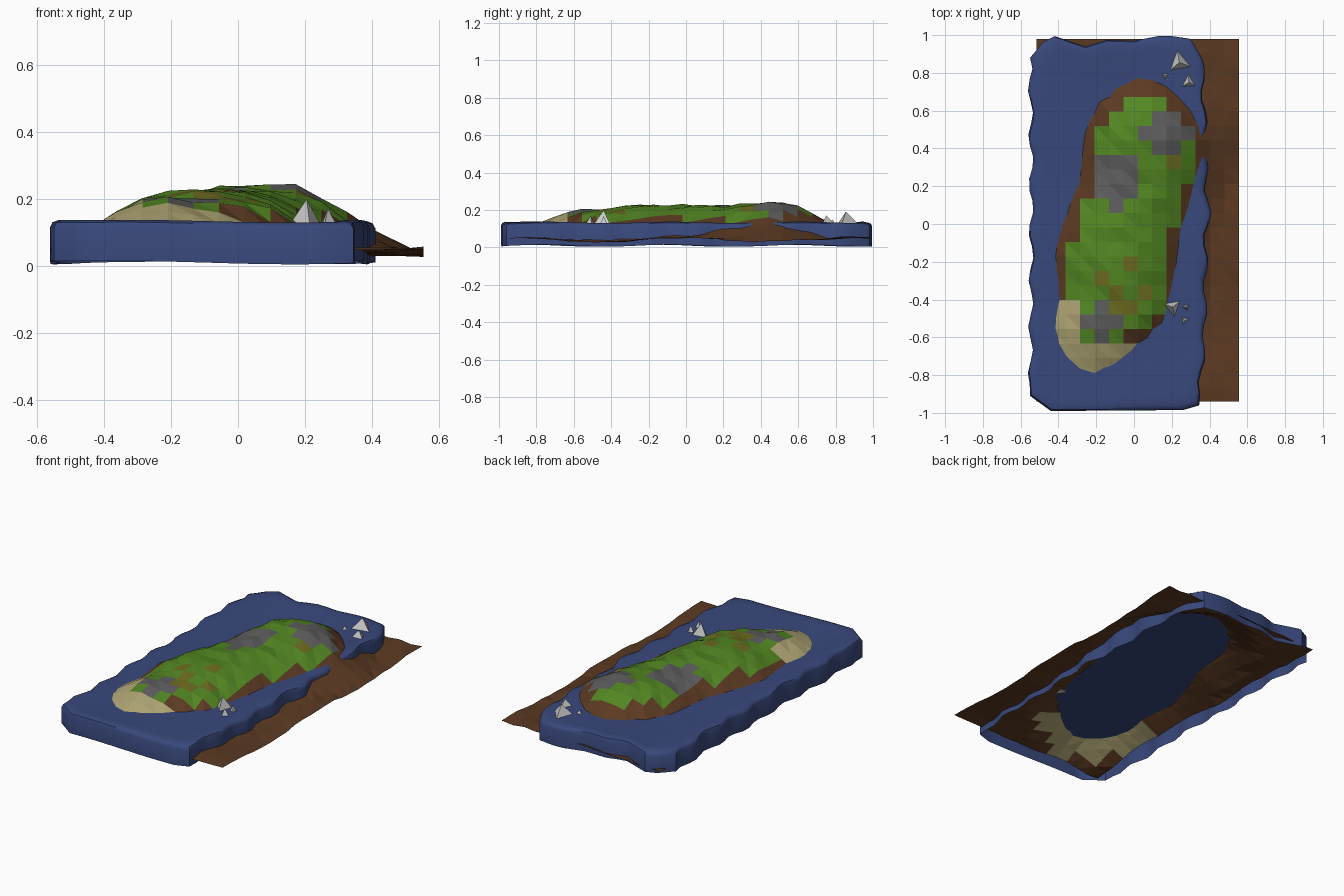
import bpy, bmesh, math, random
from mathutils import Vector

if "Cube" in bpy.data.objects:
    bpy.data.objects.remove(bpy.data.objects["Cube"])
random.seed(4)


def mat(name, rgb):
    m = bpy.data.materials.new(name)
    m.diffuse_color = (*rgb, 1)
    m.use_nodes = True
    m.node_tree.nodes["Principled BSDF"].inputs["Base Color"].default_value = m.diffuse_color
    return m


def finish(bm, name, mats=()):
    me = bpy.data.meshes.new(name)
    bm.to_mesh(me)
    bm.free()
    ob = bpy.data.objects.new(name, me)
    bpy.context.collection.objects.link(ob)
    for m in mats:
        me.materials.append(m)
    return ob


soil = mat("soil", (0.105, 0.042, 0.016))
grass = mat("grass", (0.085, 0.24, 0.016))
moss = mat("moss", (0.15, 0.15, 0.015))
sand = mat("sand", (0.42, 0.37, 0.17))
stone = mat("stone", (0.11, 0.11, 0.11))
blue = mat("water", (0.04, 0.065, 0.2))

# Island shoreline: y, left x, right x, summit height above water
SHORE = [(-0.79, -0.26, -0.2, 0.0), (-0.7, -0.36, -0.05, 0.035), (-0.6, -0.41, 0.05, 0.062),
         (-0.5, -0.41, 0.16, 0.083), (-0.4, -0.39, 0.18, 0.083), (-0.15, -0.41, 0.225, 0.1),
         (0.0, -0.37, 0.25, 0.097), (0.2, -0.29, 0.31, 0.094), (0.35, -0.27, 0.35, 0.105),
         (0.47, -0.25, 0.365, 0.123), (0.6, -0.2, 0.29, 0.09), (0.7, -0.1, 0.2, 0.045),
         (0.77, 0.0, 0.08, 0.0)]
ring = [Vector((s[1], s[0])) for s in SHORE] + [Vector((s[2], s[0])) for s in reversed(SHORE)]
SEA = 0.13


def shore_distance(p):
    best = 9
    for a, b in zip(ring, ring[1:] + ring[:1]):
        t = max(0, min(1, (p - a).dot(b - a) / (b - a).length_squared))
        best = min(best, (p - a - (b - a) * t).length)
    return best


def section(y):
    for a, b in zip(SHORE, SHORE[1:]):
        if a[0] <= y <= b[0]:
            t = (y - a[0]) / (b[0] - a[0])
            return [u + (v - u) * t for u, v in zip(a, b)]


def inside(x, y):
    s = section(y)
    return bool(s) and s[1] < x < s[2]


def height(x, y):
    d = shore_distance(Vector((x, y)))
    if inside(x, y):
        _, l, r, h = section(y)
        t = abs((2 * x - l - r) / (r - l))
        bump = random.uniform(-0.012, 0.008) * min(1, d / 0.1)
        return SEA + h * (1 - t ** 2.5) + bump
    floor = 0.042 + 0.012 * math.sin(7 * y + 3 * x) + random.uniform(-0.005, 0.005)
    return max(floor, SEA - 0.5 * d)


def near(x, y, cx, cy, rx, ry):
    return ((x - cx) / rx) ** 2 + ((y - cy) / ry) ** 2 < 1


def ground_kind(x, y):
    d = shore_distance(Vector((x, y))) * (1 if inside(x, y) else -1)
    if any(near(x, y, *e) for e in ((0.17, 0.48, 0.14, 0.1), (-0.1, 0.24, 0.11, 0.15),
                                    (-0.17, -0.52, 0.09, 0.1))):
        return 4
    if d > -0.12 and (y < -0.6 or (y < -0.43 and x < -0.3)):
        return 3
    if d > (0.03 if x > 0 and y < 0.5 else 0.065):
        mossy = near(x, y, 0, -0.32, 0.18, 0.16) or near(x, y, 0.15, 0.36, 0.12, 0.08)
        return 2 if mossy and random.random() < 0.5 else 1
    return 0


# Terrain sheet with one colour per grid cell
bm = bmesh.new()
NX, NY = 14, 25
grid = []
for j in range(NY + 1):
    y = -0.94 + 1.92 * j / NY
    row = []
    for i in range(NX + 1):
        x = -0.515 + 1.07 * i / NX
        row.append(bm.verts.new((x, y, height(x, y))))
    grid.append(row)
for j in range(NY):
    for i in range(NX):
        f = bm.faces.new((grid[j][i], grid[j][i + 1], grid[j + 1][i + 1], grid[j + 1][i]))
        c = f.calc_center_median()
        f.material_index = ground_kind(c.x, c.y)
bmesh.ops.triangulate(bm, faces=bm.faces[:], quad_method='ALTERNATE')
finish(bm, "island_terrain", (soil, grass, moss, sand, stone))

# Water: wavy skirt, open underneath, with a rounded rim
corners = [(-0.44, -0.99), (0.26, -0.985), (0.345, -0.96), (0.375, -0.6), (0.385, 0.0),
           (0.375, 0.6), (0.36, 0.88), (0.30, 0.98), (0.2, 0.995), (0.13, 0.995), (0.0, 0.97),
           (-0.14, 0.975), (-0.26, 0.94), (-0.42, 0.995), (-0.48, 0.965), (-0.55, 0.88),
           (-0.545, 0.3), (-0.545, -0.3), (-0.55, -0.91)]
path = []
for k, a in enumerate(corners):
    b = corners[(k + 1) % len(corners)]
    n = max(1, round(math.dist(a, b) / 0.06))
    for s in range(n):
        x, y = (a[i] + (b[i] - a[i]) * s / n for i in (0, 1))
        if abs(y) < 0.87:
            x += 0.013 * math.sin(25 * y + x) + 0.015 * math.exp(-((y - 0.08) / 0.08) ** 2) * (x > 0)
        path.append((x, y))
bm = bmesh.new()
loops = []
for inset, z, wave in ((0, 0.01, 0.005), (0, 0.112, 0.003), (0.007, 0.126, 0.005),
                       (0.025, 0.134, 0.004), (0.07, SEA, 0)):
    loop = []
    for x, y in path:
        cx = -0.09
        nx = cx + (x - cx) * (1 - inset / 0.47)
        loop.append(bm.verts.new((nx, y * (1 - inset), z + wave * math.sin(9 * y + 6 * x))))
    loops.append(loop)
for lo, hi in zip(loops, loops[1:]):
    for k in range(len(path)):
        m = (k + 1) % len(path)
        bm.faces.new((lo[k], lo[m], hi[m], hi[k]))
bm.faces.new(loops[-1])
bmesh.ops.triangulate(bm, faces=[f for f in bm.faces if len(f.verts) > 4])
water = finish(bm, "water", (blue,))
bpy.context.view_layer.objects.active = water
water.select_set(True)
bpy.ops.object.shade_smooth_by_angle(angle=math.radians(40))

# Pointed sea rocks: x, y, radius, tip height, turn
for k, (x, y, r, top, turn) in enumerate((
        (0.24, 0.855, 0.075, 0.192, 1.75), (0.29, 0.75, 0.052, 0.172, 1.6), (0.165, 0.785, 0.03, 0.15, 0.5),
        (0.205, -0.44, 0.058, 0.2, -1.4), (0.275, -0.44, 0.026, 0.168, 1.0), (0.268, -0.51, 0.03, 0.172, 0.2))):
    base = 0.118
    bpy.ops.mesh.primitive_cone_add(vertices=3, radius1=r, radius2=0, depth=top - base,
                                    location=(x, y, (top + base) / 2), rotation=(0, 0, turn - math.pi / 2))
    bpy.context.object.name = f"sea_rock_{k + 1}"
